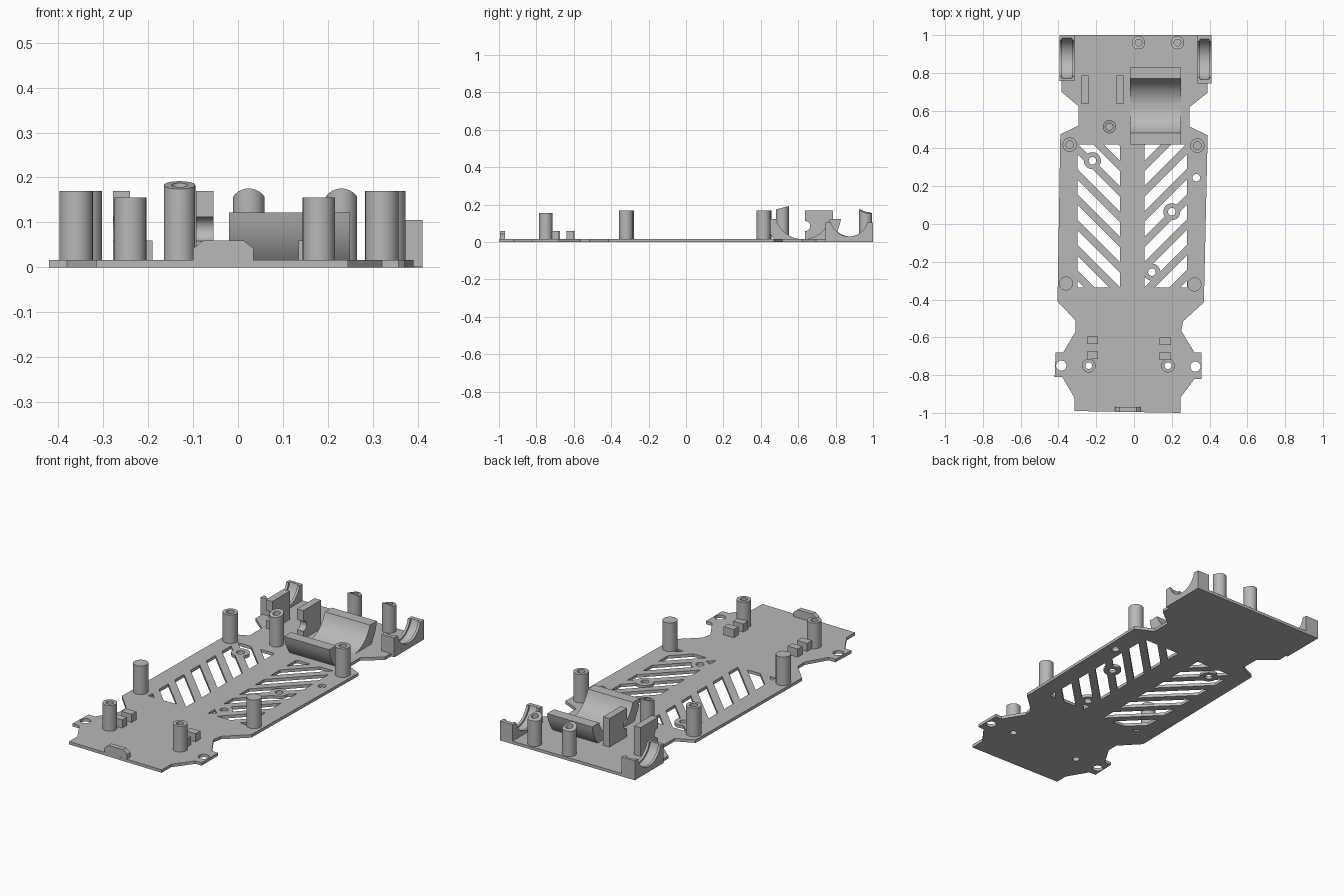
import bpy, bmesh
from math import cos, sin, pi
from mathutils import Vector

old = bpy.data.objects.get("Cube")
if old:
    bpy.data.objects.remove(old)

grey = bpy.data.materials.new("matte grey")
grey.use_nodes = True
grey.diffuse_color = (0.48, 0.48, 0.48, 1)
grey.node_tree.nodes["Principled BSDF"].inputs["Base Color"].default_value = grey.diffuse_color

THICK = 0.016


def finish(name, bm, smooth=False):
    bmesh.ops.recalc_face_normals(bm, faces=bm.faces)
    mesh = bpy.data.meshes.new(name)
    bm.to_mesh(mesh)
    bm.free()
    mesh.materials.append(grey)
    ob = bpy.data.objects.new(name, mesh)
    bpy.context.collection.objects.link(ob)
    if smooth:
        shade(ob)
    return ob


def select(ob):
    bpy.ops.object.select_all(action='DESELECT')
    ob.select_set(True)
    bpy.context.view_layer.objects.active = ob


def shade(ob):
    select(ob)
    bpy.ops.object.shade_smooth_by_angle(angle=pi / 6)


def extrude(bm, points, axis, low, high):
    """Prism from a flat profile, along x (points are y, z), y (x, z) or z (x, y)."""
    def place(p, d):
        c = list(p)
        c.insert("xyz".index(axis), d)
        return bm.verts.new(c)
    face = bm.faces.new([place(p, low) for p in points])
    top = bmesh.ops.extrude_face_region(bm, geom=[face])["geom"]
    shift = Vector([high - low if a == axis else 0 for a in "xyz"])
    bmesh.ops.translate(bm, vec=shift, verts=[v for v in top if isinstance(v, bmesh.types.BMVert)])


def prism(name, points, axis, low, high, smooth=False):
    bm = bmesh.new()
    extrude(bm, points, axis, low, high)
    return finish(name, bm, smooth)


def box(name, x, y, z):
    return prism(name, [(x[0], y[0]), (x[1], y[0]), (x[1], y[1]), (x[0], y[1])], "z", *z)


def circle(cx, cy, r, n=32):
    return [(cx + r * cos(2 * pi * i / n), cy + r * sin(2 * pi * i / n)) for i in range(n)]


def cut(target, cutter):
    mod = target.modifiers.new("cut", 'BOOLEAN')
    mod.operation, mod.solver, mod.object = 'DIFFERENCE', 'EXACT', cutter
    select(target)
    bpy.ops.object.modifier_apply(modifier=mod.name)
    bpy.data.objects.remove(cutter)


def clip(poly, axis, limit, sign):
    """Keep the part of a convex polygon on one side of an axis-aligned line."""
    out = []
    for a, b in zip(poly, poly[1:] + poly[:1]):
        da, db = sign * (limit - a[axis]), sign * (limit - b[axis])
        if da >= 0:
            out.append(a)
        if da * db < 0:
            out.append(tuple(p + (q - p) * da / (da - db) for p, q in zip(a, b)))
    return out


# Base plate outline: right side down, then left side up
outline = [(.41, 1), (.41, .75), (.39, .75), (.39, .695), (.295, .62), (.295, .515), (.39, .47),
           (.37, -.415), (.26, -.515), (.25, -.565), (.32, -.68), (.357, -.68), (.357, -.82),
           (.32, -.82), (.245, -.92), (.245, -1), (-.315, -.99), (-.315, -.92), (-.38, -.81),
           (-.42, -.81), (-.415, -.68), (-.375, -.68), (-.31, -.57), (-.31, -.51), (-.405, -.41),
           (-.39, .475), (-.295, .52), (-.295, .625), (-.385, .7), (-.385, .76), (-.395, .76),
           (-.395, 1)]
plate = prism("base_plate", outline, "z", 0, THICK)

# Diagonal vent slots in a herringbone pattern
bm = bmesh.new()
for side, inner, outer in ((-1, .075, .3), (1, .055, .28)):
    for i in range(9):
        top = -.3 + .134 * i
        run = outer - inner
        bar = [(outer, top), (inner, top - run), (inner, top - run - .078), (outer, top - .078)]
        bar = clip(clip(bar, 1, .42, 1), 1, -.335, -1)
        if len(bar) > 2:
            extrude(bm, [(side * x, y) for x, y in bar], "z", -.1, .1)
cut(plate, finish("slot_cutter", bm))

# Screw holes, some with a solid hub bridging the slots
hubs = [(-.22, .335), (.2, .065), (.095, -.255)]
front_posts = [(-.24, -.75), (.18, -.75)]
bm = bmesh.new()
for x, y in hubs:
    extrude(bm, circle(x, y, .03), "z", -.1, .1)
for x, y, r in ((-.385, -.75, .027), (.325, -.755, .027), (.33, .245, .02)):
    extrude(bm, circle(x, y, r), "z", -.1, .1)
for x, y in front_posts:
    extrude(bm, circle(x, y, .018), "z", -.1, .1)
cut(plate, finish("hole_cutter", bm))


def tube(name, x, y, r, hole, low, high, floor=None, slope=0, saddle=0):
    """Upright post; floor is the depth of a blind hole, or None for one right through."""
    bm = bmesh.new()
    rings = [(r, low), (r, high)]
    if hole:
        rings += [(hole, high), (hole, low if floor is None else floor)]
    loops = []
    for radius, z in rings:
        loops.append([])
        for px, py in circle(x, y, radius):
            lift = slope * (py - y) - saddle * (px - x) ** 2 if z == high else 0
            loops[-1].append(bm.verts.new((px, py, z + lift)))
    pairs = list(zip(loops, loops[1:]))
    if hole and floor is None:
        pairs.append((loops[-1], loops[0]))
    else:
        bm.faces.new(loops[0])
        bm.faces.new(loops[-1])
    for a, b in pairs:
        for i in range(len(a)):
            j = (i + 1) % len(a)
            bm.faces.new((a[i], a[j], b[j], b[i]))
    return finish(name, bm, True)


for x, y in hubs:
    tube("slot_hub", x, y, .045, .02, 0, THICK)

# Standoff posts
for x, y in front_posts:
    tube("front_post", x, y, .036, .018, 0.001, .155)
for x, y in ((-.36, -.315), (.32, -.32)):
    tube("solid_post", x, y, .037, 0, .01, .17)
for x, y in ((-.34, .42), (.335, .415)):
    tube("middle_post", x, y, .038, .02, .01, .17, .05)
tube("tall_post", -.13, .515, .035, .018, .01, .183, .05, slope=.25)
for x in (.024, .23):
    tube("rear_post", x, .96, .035, .018, .01, .165, .05, slope=-.3, saddle=8)

# Motor cradle: a thick half pipe lying across the plate
LIP = .122


def arc(r, cz, low, high, n=24):
    """Lower arc points of a pipe, from front to back, between two heights."""
    from_y = []
    for i in range(n + 1):
        a = pi + pi * i / n
        y, z = r * cos(a), cz + r * sin(a)
        if low < z < high:
            from_y.append((y, z))
    return from_y


cy = .625
inner = arc(.15, .165, .0, LIP)
outer = arc(.205, .15, .004, LIP)
front_wall = [p for p in outer if p[0] < 0]
back_wall = [p for p in outer if p[0] > 0]
shape = [(-.203, LIP)] + front_wall + back_wall + [(.203, LIP), (.144, LIP)] + inner[::-1] + [(-.144, LIP)]
prism("motor_cradle", [(cy + y, z) for y, z in shape], "x", -.02, .249, True)

# Axle cradles in the rear corners, each with a grooved round seat
for name, x0, x1, y0 in (("left_axle_cradle", .335, .41, .745), ("right_axle_cradle", -.395, -.315, .757)):
    block = box(name, (x0, x1), (y0, 1), (.001, .105))
    mid = (y0 + 1) / 2
    cut(block, prism("seat_cutter", circle(mid, .13, .1, 48), "x", x0 - .1, x1 + .1))
    cut(block, prism("groove_cutter", circle(mid, .13, .11, 48), "x", x0 + .014, x1 - .014))
    shade(block)

# Upright servo brackets with a round notch in the front edge
for x0 in (-.278, -.093):
    bracket = box("servo_bracket", (x0, x0 + .038), (.635, .785), (.01, .17))
    cut(bracket, prism("notch_cutter", circle(.637, .085, .027), "x", x0 - .1, x0 + .1))
    shade(bracket)

# Small stop blocks beside the front posts
for x0, y0 in ((-.25, -.635), (.135, -.64)):
    for step in (0, .08):
        box("stop_block", (x0, x0 + .06), (y0 - step, y0 - step + .04), (.01, .06))

# Chamfered tab on the front edge
prism("front_tab", [(-.1, .01), (.035, .01), (.035, .042), (.012, .06), (-.077, .06), (-.1, .042)],
      "y", -.995, -.968)
